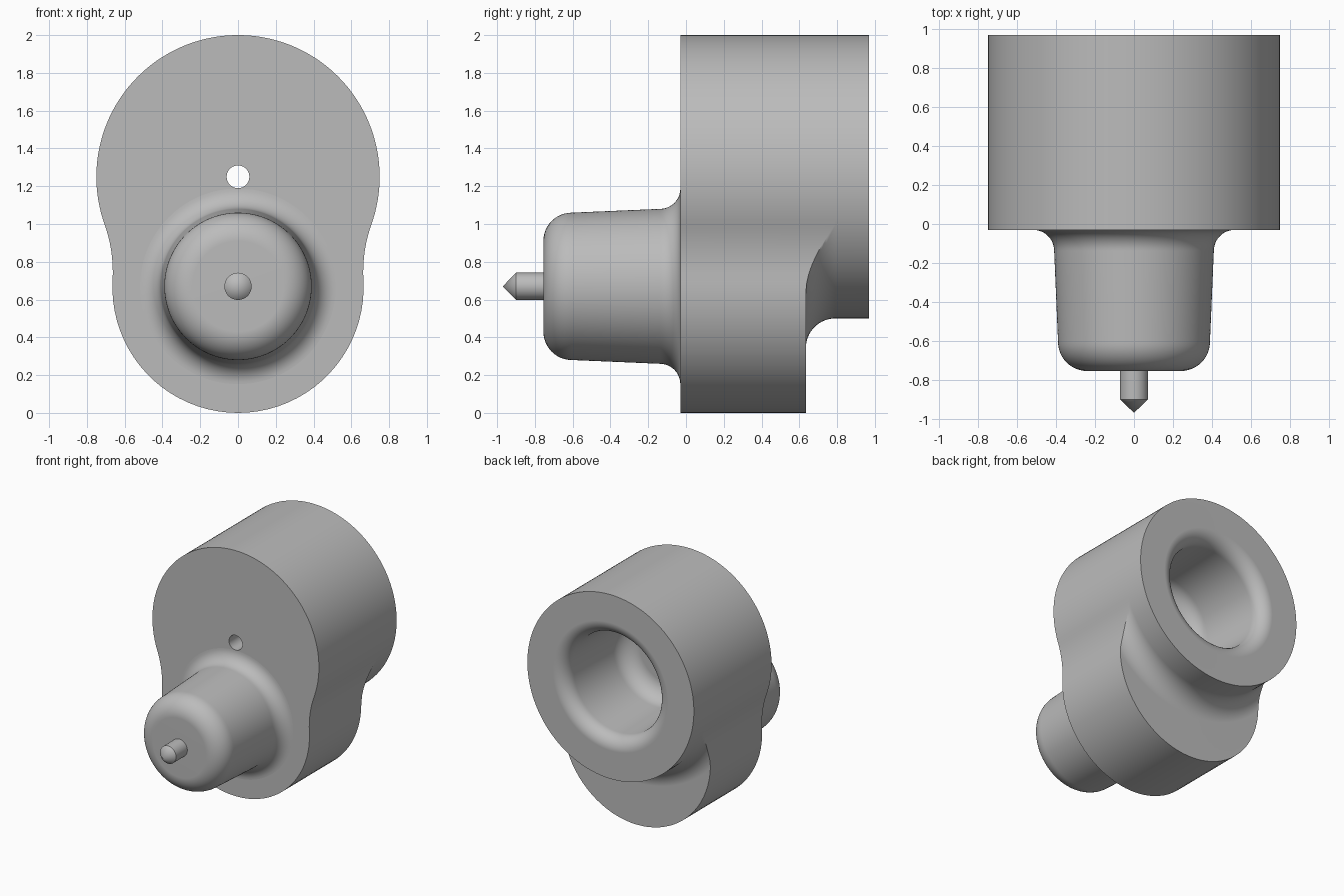
import bpy
import bmesh
from math import sin, cos, pi, sqrt, acos, atan2

if "Cube" in bpy.data.objects:
    bpy.data.objects.remove(bpy.data.objects["Cube"])

grey = bpy.data.materials.new("plain grey")
grey.use_nodes = True
grey.diffuse_color = (0.5, 0.5, 0.5, 1)
grey.node_tree.nodes["Principled BSDF"].inputs["Base Color"].default_value = (0.5, 0.5, 0.5, 1)

SEGMENTS = 144
UPPER_Z, UPPER_R = 1.25, 0.75
LOWER_Z, LOWER_R = 0.665, 0.665
WAIST_R = 0.75                      # concave blend between the two lobes
FLARE_R = 0.155                     # blend between rear barrel and lower lobe
FRONT, STEP, BACK = -0.03, 0.635, 0.97


def arc(centre_r, centre_y, radius, start, end, steps=12):
    """Points (r, y) on a circular arc, angles in degrees."""
    angles = [(start + (end - start) * i / steps) * pi / 180 for i in range(steps + 1)]
    return [(centre_r + radius * cos(a), centre_y + radius * sin(a)) for a in angles]


def lathe(name, axis_z, profile_at):
    """Sweep a profile of (r, y) points round a y-axis; it may vary with angle."""
    bm = bmesh.new()
    columns = []
    for i in range(SEGMENTS):
        a = 2 * pi * i / SEGMENTS
        columns.append([bm.verts.new((r * sin(a), y, axis_z - r * cos(a)))
                        for r, y in profile_at(a)])
    for i, col in enumerate(columns):
        nxt = columns[(i + 1) % SEGMENTS]
        for j in range(len(col) - 1):
            bm.faces.new((col[j], col[j + 1], nxt[j + 1], nxt[j]))
    bmesh.ops.remove_doubles(bm, verts=bm.verts, dist=1e-5)
    bmesh.ops.recalc_face_normals(bm, faces=bm.faces)
    mesh = bpy.data.meshes.new(name)
    bm.to_mesh(mesh)
    bm.free()
    mesh.materials.append(grey)
    obj = bpy.data.objects.new(name, mesh)
    bpy.context.collection.objects.link(obj)
    bpy.ops.object.select_all(action='DESELECT')
    obj.select_set(True)
    bpy.context.view_layer.objects.active = obj
    bpy.ops.object.shade_smooth_by_angle(angle=pi / 6)
    weighted = obj.modifiers.new("even shading", 'WEIGHTED_NORMAL')
    weighted.keep_sharp = True
    return obj


# Two-lobed outline, as distance from the upper axis at an angle from straight down
gap = UPPER_Z - LOWER_Z
to_waist, low_to_waist = UPPER_R + WAIST_R, LOWER_R + WAIST_R
upper_tangent = acos((to_waist ** 2 + gap ** 2 - low_to_waist ** 2) / (2 * to_waist * gap))
waist_x = to_waist * sin(upper_tangent)
waist_drop = to_waist * cos(upper_tangent)
ratio = LOWER_R / low_to_waist
lower_tangent = atan2(waist_x * ratio, gap + (waist_drop - gap) * ratio)


def outline(angle):
    a = min(angle, 2 * pi - angle)
    if a >= upper_tangent:
        return UPPER_R
    if a >= lower_tangent:
        d = upper_tangent - a
        return to_waist * cos(d) - sqrt(WAIST_R ** 2 - (to_waist * sin(d)) ** 2)
    return gap * cos(a) + sqrt(LOWER_R ** 2 - (gap * sin(a)) ** 2)


def flare_y(r):
    """Depth of the rear blend at a distance from the upper axis."""
    inward = min(FLARE_R, max(0, UPPER_R + FLARE_R - r))
    return STEP + FLARE_R - sqrt(max(0, FLARE_R ** 2 - inward ** 2))


# Rounded socket lip, drafted wall, rounded floor and the through hole
socket = (arc(0.52, BACK - 0.11, 0.11, 90, 180)
          + arc(0.25, 0.38, 0.14, 0, -90) + [(0.06, 0.24)])
flare_radii = [r for r, y in arc(UPPER_R + FLARE_R, STEP + FLARE_R, FLARE_R, 270, 180, 16)]


def body_profile(angle):
    edge = outline(angle)
    rear = [(min(edge, r), flare_y(min(edge, r))) for r in [9] + flare_radii]
    front_ring = (0.06, FRONT)
    return [front_ring, (edge, FRONT)] + rear + [(UPPER_R, BACK)] + socket + [front_ring]


lathe("body", UPPER_Z, body_profile)

# Drafted boss with a blended foot and rounded nose
boss = (arc(0.518, FRONT - 0.108, 0.108, 90, 180)
        + arc(0.24, -0.605, 0.15, 0, -90) + [(0, -0.755)])
lathe("front_boss", 0.67, lambda a: boss)

# Pointed locating pin
pin = [(0, -0.74), (0.072, -0.74), (0.072, -0.9), (0, -0.97)]
lathe("locating_pin", 0.67, lambda a: pin)
